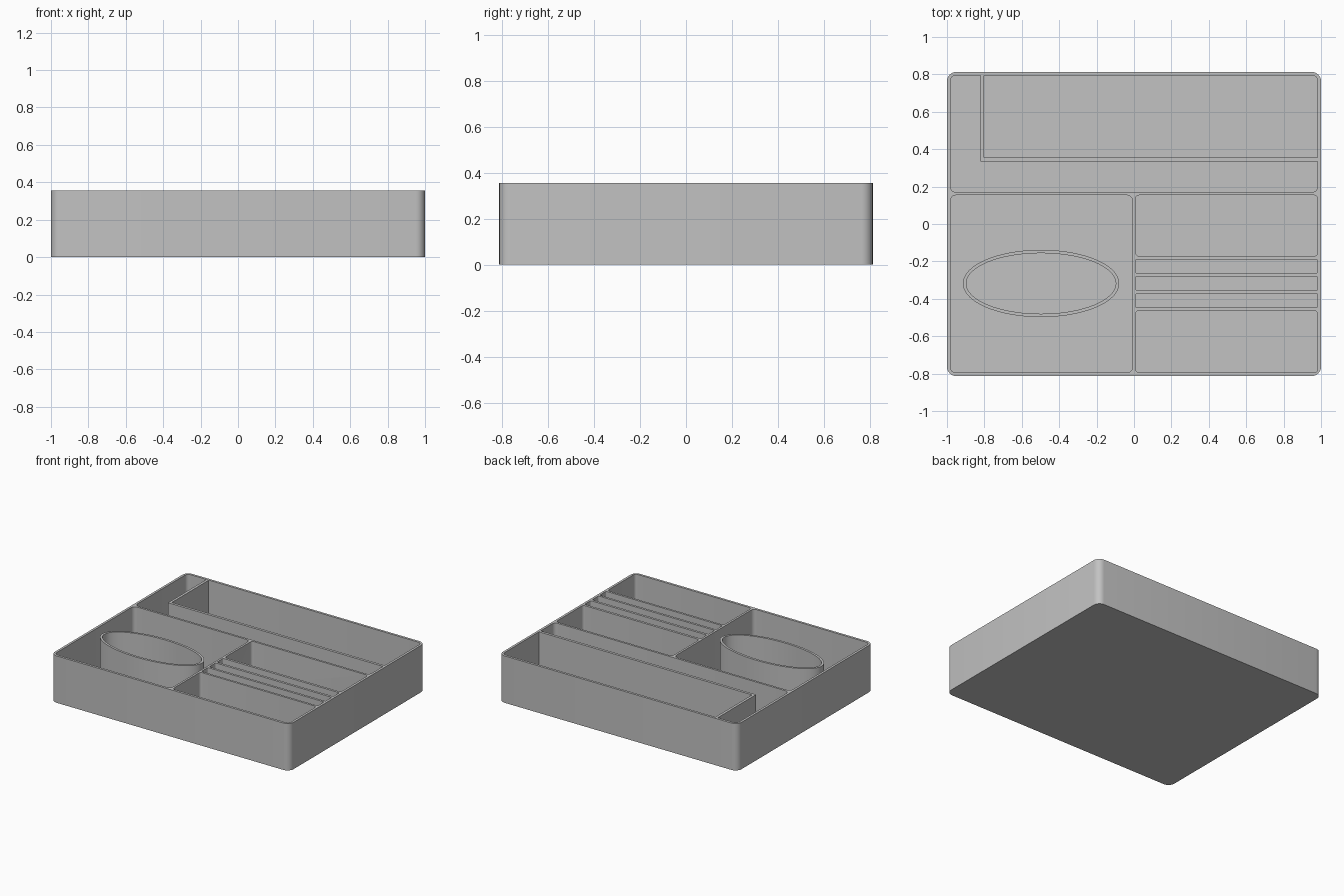
import bpy, bmesh
from math import sin, cos, pi

if "Cube" in bpy.data.objects:
    bpy.data.objects.remove(bpy.data.objects["Cube"], do_unlink=True)

HEIGHT, FLOOR, WALL = 0.355, 0.02, 0.018

grey = bpy.data.materials.new("light grey plastic")
grey.use_nodes = True
colour = (0.54, 0.54, 0.54, 1)
grey.diffuse_color = colour
grey.node_tree.nodes["Principled BSDF"].inputs["Base Color"].default_value = colour


def rounded_rect(x0, x1, y0, y1, r, steps=6):
    corners = [(x1 - r, y1 - r), (x0 + r, y1 - r), (x0 + r, y0 + r), (x1 - r, y0 + r)]
    return [(cx + r * cos((q + i / steps) * pi / 2), cy + r * sin((q + i / steps) * pi / 2))
            for q, (cx, cy) in enumerate(corners) for i in range(steps + 1)]


def ellipse(cx, cy, rx, ry, n=72):
    return [(cx + rx * cos(2 * pi * i / n), cy + ry * sin(2 * pi * i / n)) for i in range(n)]


def prism(name, outline, z0, z1):
    """Extrude a flat outline straight up into a closed solid."""
    bm = bmesh.new()
    base = bm.faces.new([bm.verts.new((x, y, z0)) for x, y in outline])
    top = bmesh.ops.extrude_face_region(bm, geom=[base], use_keep_orig=True)["geom"]
    for v in top:
        if isinstance(v, bmesh.types.BMVert):
            v.co.z = z1
    bmesh.ops.recalc_face_normals(bm, faces=bm.faces)
    mesh = bpy.data.meshes.new(name)
    bm.to_mesh(mesh)
    bm.free()
    obj = bpy.data.objects.new(name, mesh)
    mesh.materials.append(grey)
    bpy.context.collection.objects.link(obj)
    return obj


def activate(obj):
    bpy.ops.object.select_all(action='DESELECT')
    obj.select_set(True)
    bpy.context.view_layer.objects.active = obj


def carve(obj, outline, z0):
    """Cut a pocket down to z0."""
    cutter = prism("pocket_cutter", outline, z0, HEIGHT + 0.2)
    cutter.hide_render = True
    mod = obj.modifiers.new("pocket", 'BOOLEAN')
    mod.operation, mod.solver, mod.object = 'DIFFERENCE', 'EXACT', cutter
    activate(obj)
    bpy.ops.object.modifier_apply(modifier=mod.name)
    bpy.data.objects.remove(cutter, do_unlink=True)


def smooth(obj):
    activate(obj)
    bpy.ops.object.shade_smooth_by_angle(angle=pi / 6)


# Tray body with its pockets: back, front right, then the slotted front left
tray = prism("tray", rounded_rect(-1, 1, -0.813, 0.813, 0.05), 0, HEIGHT)
edge_x, edge_y = 1 - WALL, 0.813 - WALL
carve(tray, rounded_rect(-edge_x, edge_x, 0.17, edge_y, 0.03), FLOOR)
carve(tray, rounded_rect(-edge_x, -0.008, -edge_y, 0.154, 0.03), FLOOR)
slots = [(-0.172, 0.154, 0.02), (-0.262, -0.19, 0.008), (-0.355, -0.28, 0.008),
         (-0.447, -0.372, 0.008), (-edge_y, -0.463, 0.02)]
for y0, y1, r in slots:
    carve(tray, rounded_rect(0.008, edge_x, y0, y1, r), FLOOR)
smooth(tray)

# L-shaped divider in the back pocket, ends sunk into the tray walls
lx, ly = -0.822, 0.335
x_end, y_end = edge_x + 0.004, edge_y + 0.004
prism("corner_divider", [(lx, ly), (x_end, ly), (x_end, ly + 0.02), (lx + 0.02, ly + 0.02),
                         (lx + 0.02, y_end), (lx, y_end)], FLOOR / 2, HEIGHT - 0.001)

# Oval cup standing in the front right pocket
cup = prism("oval_cup", ellipse(-0.497, -0.318, 0.418, 0.18), FLOOR / 2, HEIGHT - 0.01)
carve(cup, ellipse(-0.497, -0.318, 0.4, 0.162), FLOOR)
smooth(cup)
